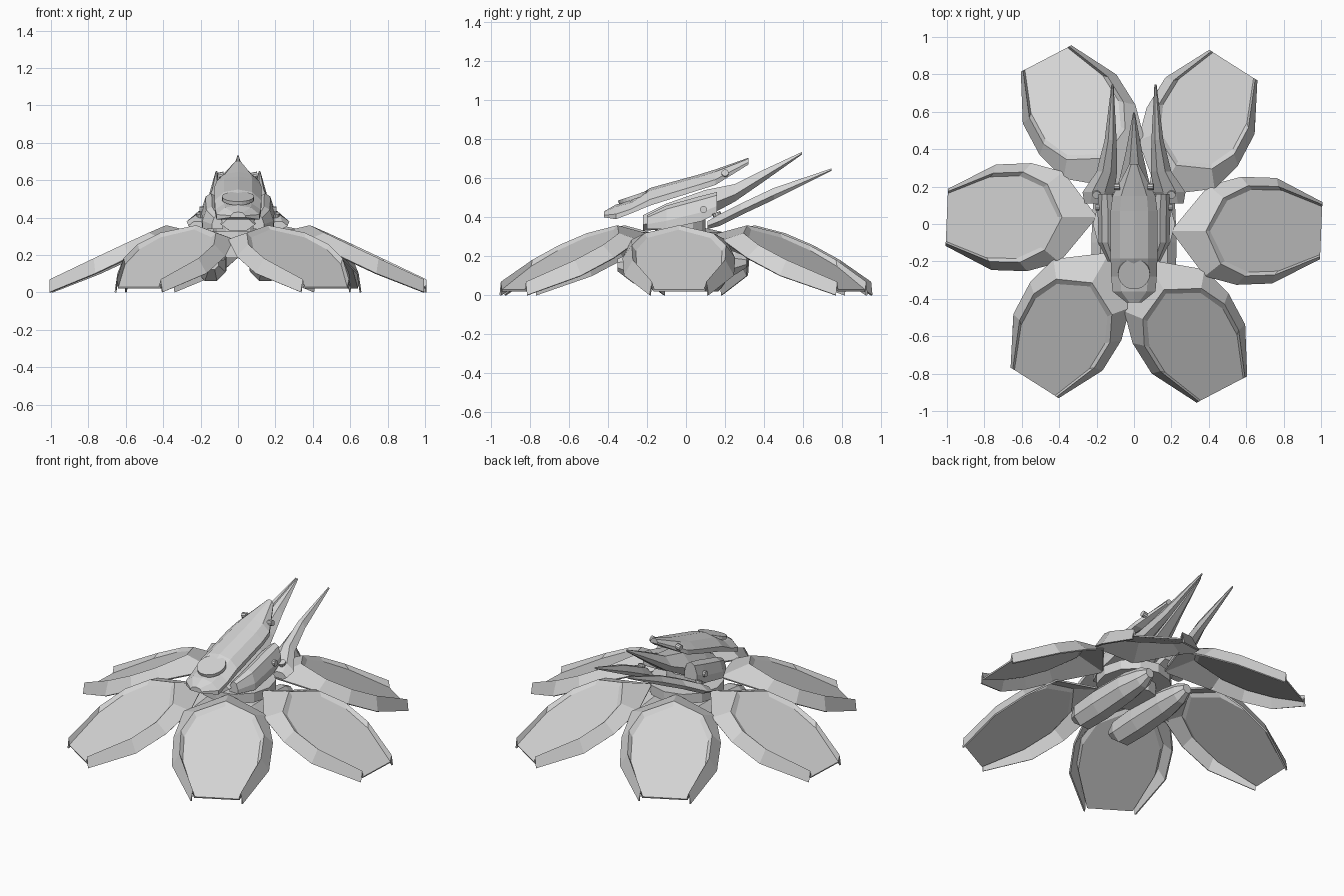
import bpy, bmesh, math
from mathutils import Matrix, Vector

cube = bpy.data.objects.get("Cube")
if cube:
    bpy.data.objects.remove(cube, do_unlink=True)

grey = bpy.data.materials.new("pale_grey")
grey.use_nodes = True
colour = (0.66, 0.66, 0.66, 1)
grey.diffuse_color = colour
grey.node_tree.nodes["Principled BSDF"].inputs["Base Color"].default_value = colour


def add_object(name, bm, matrix=None):
    bmesh.ops.recalc_face_normals(bm, faces=bm.faces)
    mesh = bpy.data.meshes.new(name)
    bm.to_mesh(mesh)
    bm.free()
    mesh.materials.append(grey)
    obj = bpy.data.objects.new(name, mesh)
    if matrix:
        obj.matrix_world = matrix
    bpy.context.collection.objects.link(obj)
    return obj


def bridge(bm, a, b, closed):
    n = len(a)
    for i in range(n if closed else n - 1):
        j = (i + 1) % n
        bm.faces.new((a[i], a[j], b[j], b[i]))


def loft(name, stations, section, side=1):
    """Stations along y: (y, low z, high z, half width, centre x)."""
    bm = bmesh.new()
    rings = []
    for y, low, high, half, cx in stations:
        rings.append([bm.verts.new((side * (cx + half * u), y, low + (high - low) * v))
                      for u, v in section])
    for a, b in zip(rings, rings[1:]):
        bridge(bm, a, b, True)
    bm.faces.new(rings[0])
    bm.faces.new(rings[-1])
    return add_object(name, bm)


def disc(name, centre, axis, radius, depth, sides):
    bm = bmesh.new()
    bmesh.ops.create_cone(bm, cap_ends=True, segments=sides, radius1=radius,
                          radius2=radius, depth=depth)
    turn = Vector(axis).to_track_quat('Z', 'Y').to_matrix().to_4x4()
    return add_object(name, bm, Matrix.Translation(centre) @ turn)


# Six drooping petals: outer skirt, raised rim and recessed panel
skirt = [(1.0, .148, 0), (.75, .278, .10), (.56, .285, .19), (.39, .24, .28), (.2, 0, .31)]
rim = [(1.0, .14), (.76, .236), (.6, .24), (.47, .175), (.385, 0)]


def petal_ring(bm, half):
    points = half + [(r, -t, z) for r, t, z in reversed(half[:-1])]
    return [bm.verts.new((r, t + .045 * (r - .85), z)) for r, t, z in points]


def petal(index):
    bm = bmesh.new()
    outer = petal_ring(bm, skirt)
    crest = petal_ring(bm, [(r, t, .065 + .47 * (1 - r)) for r, t in rim])
    inner = petal_ring(bm, [(r + .02 * (r < .99), t * .93, .025 + .5 * (1 - r)) for r, t in rim])
    bridge(bm, outer, crest, False)
    bridge(bm, crest, inner, False)
    bm.faces.new(inner)
    obj = add_object(f"petal_{index + 1}", bm,
                     Matrix.Rotation(math.radians(60 * index - 2.4), 4, 'Z'))
    shell = obj.modifiers.new("shell", 'SOLIDIFY')
    shell.thickness = .01
    shell.offset = 0


for k in range(6):
    petal(k)

# Cross-sections
hood = [(-1, 0), (-1, .35), (-.6, .85), (0, 1), (.6, .85), (1, .35), (1, 0)]
lozenge = [(-1, .4), (-.5, 0), (.5, 0), (1, .4), (.4, 1), (-.4, 1)]
octagon = [(math.cos(math.pi * (k + .5) / 4), .5 + .5 * math.sin(math.pi * (k + .5) / 4))
           for k in range(8)]

# Head shell and its round plate
loft("head_shell", [(-.42, .40, .43, .04, 0), (-.36, .39, .465, .115, 0),
                    (-.28, .42, .485, .122, 0), (-.185, .46, .55, .125, 0),
                    (.07, .54, .62, .125, 0), (.15, .565, .645, .115, 0),
                    (.32, .67, .705, .025, 0)], hood)
disc("head_round_plate", (0, -.265, .503), (0, -.34, 1), .085, .02, 24)

# Central body running back into a spike
loft("body_spike", [(-.22, .33, .41, .09, 0), (-.1, .34, .47, .12, 0),
                    (.1, .40, .54, .12, 0), (.25, .48, .57, .075, 0),
                    (.38, .57, .635, .045, 0), (.595, .722, .735, .005, 0)], lozenge)

# Mirrored parts
for side, label in ((1, "left"), (-1, "right")):
    loft(label + "_fin", [(.11, .34, .38, .05, .215), (.17, .355, .415, .085, .19),
                          (.28, .41, .47, .055, .145), (.45, .49, .55, .032, .125),
                          (.745, .638, .65, .006, .115)], lozenge, side)
    loft(label + "_flank", [(-.2, .34, .41, .03, .11), (-.1, .34, .46, .05, .14),
                            (.08, .38, .51, .055, .14), (.16, .42, .53, .045, .145)],
         hood, side)
    loft(label + "_pod", [(-.35, .12, .19, .04, .14), (-.27, .055, .23, .085, .145),
                          (-.1, .055, .25, .09, .145), (.12, .075, .25, .08, .145),
                          (.25, .10, .23, .055, .14), (.31, .14, .20, .03, .14)],
         octagon, side)
    disc(label + "_fin_bolt", (side * .2, .16, .41), (0, -.4, 1), .022, .03, 10)
    disc(label + "_flank_bolt", (side * .195, .09, .44), (1, 0, 0), .018, .02, 10)
    disc(label + "_head_bolt", (side * .09, .2, .625), (1, 0, .2), .018, .03, 10)

# Hub under the body joining petals and pods
disc("hub_plate", (0, 0, .295), (0, 0, 1), .22, .06, 12)
disc("hub_core", (0, 0, .235), (0, 0, 1), .13, .10, 12)
disc("neck", (0, -.03, .35), (0, 0, 1), .13, .08, 12)
